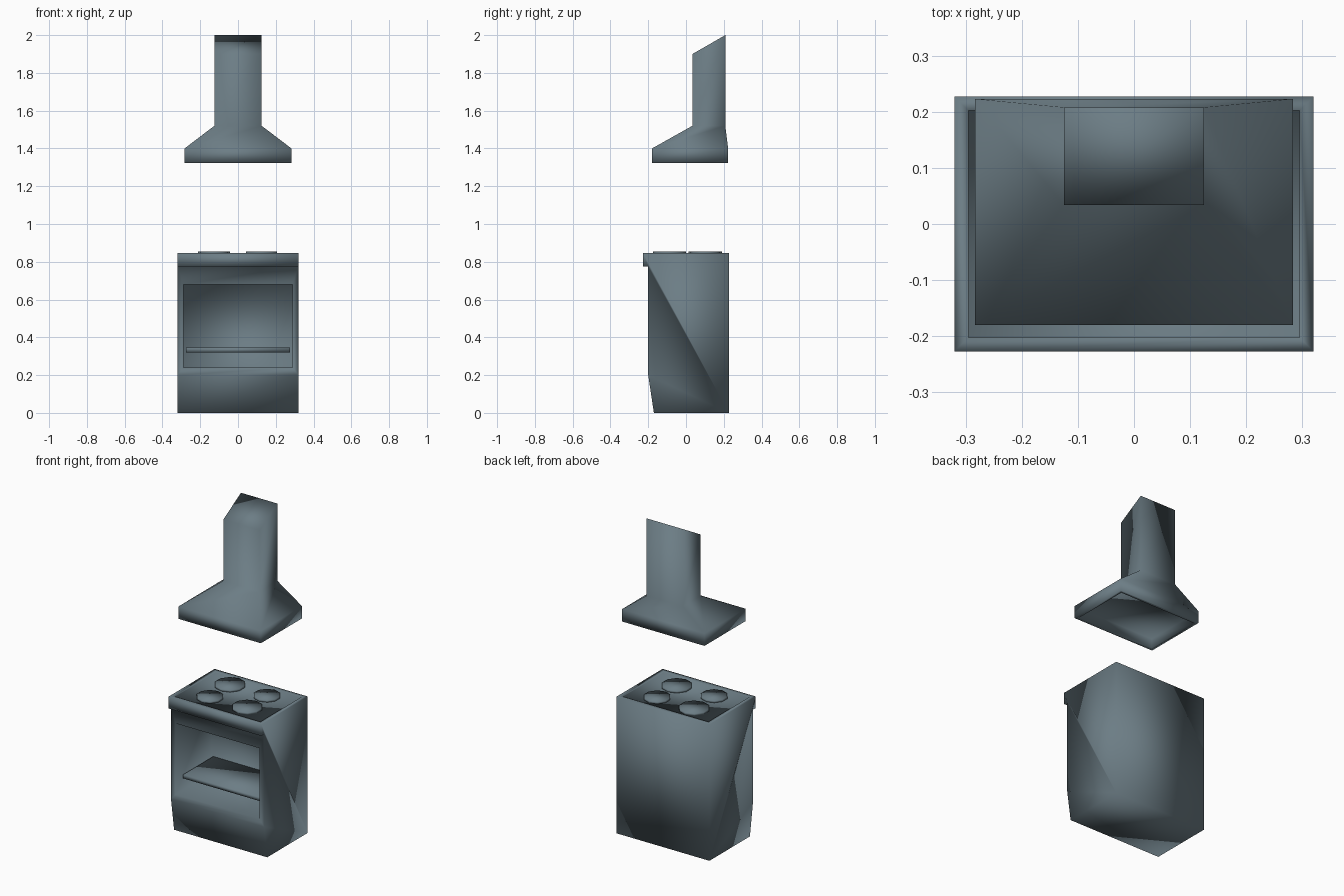
import bpy, bmesh
from mathutils import Matrix, Vector

if "Cube" in bpy.data.objects:
    bpy.data.objects.remove(bpy.data.objects["Cube"])

steel = bpy.data.materials.new("blue grey steel")
steel.diffuse_color = (0.15, 0.205, 0.235, 1)
steel.use_nodes = True
steel.node_tree.nodes["Principled BSDF"].inputs["Base Color"].default_value = steel.diffuse_color


def finish(bm, name):
    bmesh.ops.recalc_face_normals(bm, faces=bm.faces)
    for f in bm.faces:
        f.smooth = True
    me = bpy.data.meshes.new(name)
    bm.to_mesh(me)
    bm.free()
    me.materials.append(steel)
    ob = bpy.data.objects.new(name, me)
    bpy.context.collection.objects.link(ob)
    return ob


def find_face(bm, normal, near):
    """Face pointing along normal whose centre is closest to a point."""
    fs = [f for f in bm.faces if f.normal.dot(Vector(normal)) > 0.99]
    return min(fs, key=lambda f: (f.calc_center_median() - Vector(near)).length)


def recess(bm, face, border, depth):
    """Inset a face and push it inwards; returns the floor face."""
    push = -face.normal.copy() * depth
    bmesh.ops.inset_individual(bm, faces=[face], thickness=border)
    return face, push


def push_in(bm, face, push):
    new = bmesh.ops.extrude_discrete_faces(bm, faces=[face])["faces"][0]
    bmesh.ops.translate(bm, verts=new.verts[:], vec=push)


# Stove body: side profile extruded across the width
bm = bmesh.new()
profile = [(-.17, 0), (-.20, .2), (-.20, .775), (-.227, .775), (-.227, .847), (.227, .847), (.227, 0)]
base = bm.faces.new([bm.verts.new((-.32, y, z)) for y, z in profile])
ext = bmesh.ops.extrude_face_region(bm, geom=[base], use_keep_orig=True)["geom"]
bmesh.ops.translate(bm, verts=[v for v in ext if isinstance(v, bmesh.types.BMVert)], vec=(.64, 0, 0))
bmesh.ops.recalc_face_normals(bm, faces=bm.faces)
# oven opening
face, push = recess(bm, find_face(bm, (0, -1, 0), (0, -.2, .49)), .045, .35)
for v in face.verts:
    v.co.z = .24 if v.co.z < .5 else .68
push_in(bm, face, push)
# shallow hob panel
bm.normal_update()
face, push = recess(bm, find_face(bm, (0, 0, 1), (0, 0, .847)), .035, .005)
push_in(bm, face, push)
finish(bm, "stove_body")

# Oven shelf
bm = bmesh.new()
bmesh.ops.create_cube(bm, size=1, matrix=Matrix.Translation((0, .0025, .333)) @ Matrix.Diagonal((.55, .295, .024, 1)))
finish(bm, "oven_shelf")

# Hob burners: two large and two small on the diagonals
for i, (x, y, r) in enumerate([(-.127, .102, .088), (.125, -.088, .087), (-.127, -.095, .077), (.127, .102, .077)]):
    bm = bmesh.new()
    bmesh.ops.create_cone(bm, cap_ends=True, segments=10, radius1=r, radius2=r, depth=.015,
                          matrix=Matrix.Translation((x, y, .8475)))
    finish(bm, f"burner_{i + 1}")

# Extractor hood: stacked rectangular sections (half width, front y, back y, front z, back z)
bm = bmesh.new()
sections = [(.283, -.18, .223, 1.323, 1.323), (.283, -.18, .223, 1.4, 1.4),
            (.125, .034, .208, 1.52, 1.52), (.125, .034, .208, 1.9, 2.0)]
rings = [[bm.verts.new(c) for c in ((-w, f, zf), (w, f, zf), (w, b, zb), (-w, b, zb))]
         for w, f, b, zf, zb in sections]
for lo, hi in zip(rings, rings[1:]):
    for k in range(4):
        bm.faces.new((lo[k], lo[(k + 1) % 4], hi[(k + 1) % 4], hi[k]))
bm.faces.new(rings[-1])
bm.faces.new(rings[0][::-1])
bmesh.ops.recalc_face_normals(bm, faces=bm.faces)
# hollow underside
face, push = recess(bm, find_face(bm, (0, 0, -1), (0, 0, 1.323)), .025, .06)
push_in(bm, face, push)
finish(bm, "extractor_hood")
